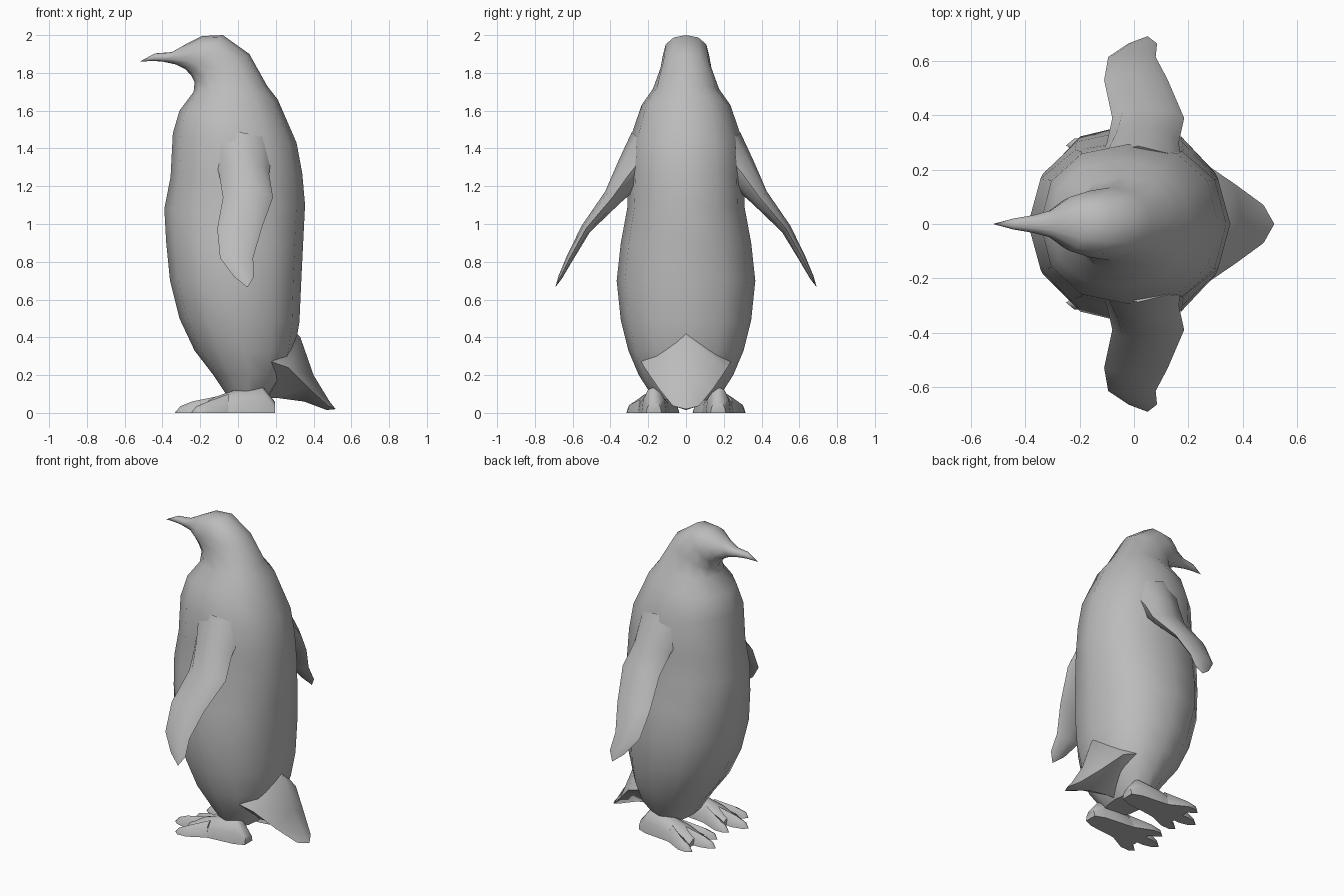
import bpy, bmesh, math
from mathutils import Vector

cube = bpy.data.objects.get("Cube")
if cube:
    bpy.data.objects.remove(cube)

grey = bpy.data.materials.new("plain grey")
grey.use_nodes = True
tone = (0.5, 0.5, 0.5, 1)
grey.diffuse_color = tone
grey.node_tree.nodes["Principled BSDF"].inputs["Base Color"].default_value = tone


def loft(name, rings, sides, power=1.0, tip=None, angle=50, floor=False):
    """Skin closed rings, each given as two opposite points and a half-width vector."""
    bm = bmesh.new()
    loops = []
    for a, b, half in rings:
        a, b, half = Vector(a), Vector(b), Vector(half)
        loop = []
        for i in range(sides):
            t = math.tau * i / sides
            c, s = math.cos(t), math.sin(t)
            c = math.copysign(abs(c) ** power, c)
            s = math.copysign(abs(s) ** power, s)
            p = (a + b) / 2 + (a - b) / 2 * c + half * s
            if floor:
                p.z = max(p.z, 0)
            loop.append(bm.verts.new(p))
        loops.append(loop)
    for lo, hi in zip(loops, loops[1:]):
        for i in range(sides):
            j = (i + 1) % sides
            bm.faces.new((lo[i], lo[j], hi[j], hi[i]))
    bm.faces.new(loops[0])
    if tip:
        end = bm.verts.new(tip)
        for i in range(sides):
            bm.faces.new((loops[-1][i], loops[-1][(i + 1) % sides], end))
    else:
        bm.faces.new(loops[-1])
    bmesh.ops.recalc_face_normals(bm, faces=bm.faces)
    mesh = bpy.data.meshes.new(name)
    bm.to_mesh(mesh)
    bm.free()
    mesh.materials.append(grey)
    ob = bpy.data.objects.new(name, mesh)
    bpy.context.collection.objects.link(ob)
    bpy.ops.object.select_all(action="DESELECT")
    ob.select_set(True)
    bpy.context.view_layer.objects.active = ob
    bpy.ops.object.shade_smooth_by_angle(angle=math.radians(angle))
    return ob


# Body, neck, head and beak: front x, z, back x, z, half width
body = [
    (-.05, .08, .15, .07, .17), (-.13, .2, .25, .2, .25),
    (-.23, .33, .30, .33, .305), (-.31, .5, .325, .48, .345),
    (-.36, .7, .335, .7, .367), (-.38, .9, .345, .9, .345),
    (-.39, 1.08, .355, 1.1, .31), (-.357, 1.25, .34, 1.27, .305),
    (-.345, 1.48, .31, 1.43, .295), (-.31, 1.6, .21, 1.66, .235),
    (-.235, 1.7, .155, 1.73, .175), (-.23, 1.75, .06, 1.9, .135),
    (-.25, 1.79, -.08, 2, .122), (-.28, 1.82, -.19, 1.995, .1),
    (-.33, 1.845, -.28, 1.95, .05), (-.4, 1.86, -.35, 1.91, .032),
    (-.45, 1.863, -.44, 1.903, .02),
]
loft("body", [((x0, 0, z0), (x1, 0, z1), (0, w, 0)) for x0, z0, x1, z1, w in body],
     12, .9, tip=(-.52, 0, 1.86))

# Tail: broad wedge with a ridge
tail = [(.27, .47, .06, .08, .24), (.33, .4, .2, .08, .22),
        (.40, .2, .35, .06, .145), (.485, .06, .47, .015, .07)]
loft("tail", [((x0, 0, z0), (x1, 0, z1), (0, w, 0)) for x0, z0, x1, z1, w in tail],
     4, tip=(.517, 0, .02), angle=60)

# Flippers: front x, back x, y, z, half thickness
flipper = [(-.15, .18, .19, 1.40, .13), (-.10, .165, .3, 1.265, .085),
           (-.08, .185, .39, 1.14, .05), (-.11, .125, .53, .975, .028),
           (-.095, .08, .615, .82, .02), (-.02, .085, .665, .72, .012)]
# Toes: tip x and sideways offset
toes = [("inner", -.27, -.11), ("middle", -.335, 0), ("outer", -.25, .12)]
foot = [(.195, .06, .04), (.13, .14, .065), (-.02, .12, .08),
        (-.12, .085, .095), (-.2, .045, .09)]

for side, s in (("left", 1), ("right", -1)):
    loft(side + "_flipper",
         [((x0, s * y, z), (x1, s * y, z), (0, s * t * .75, t * .66))
          for x0, x1, y, z, t in flipper], 8, tip=(.05, s * .692, .665))
    loft(side + "_foot",
         [((x, s * .17, z), (x, s * .17, -z), (0, w, 0)) for x, z, w in foot],
         12, floor=True)
    for toe, x, off in toes:
        root = s * (.17 + off * .4)
        knuckle = s * (.17 + off * .85)
        end = s * (.17 + off)
        loft(side + "_" + toe + "_toe",
             [((-.05, root, .1), (-.05, root, -.1), (0, .035, 0)),
              ((x + .09, knuckle, .06), (x + .09, knuckle, -.06), (0, .04, 0)),
              ((x + .03, end, .035), (x + .03, end, -.035), (0, .025, 0))],
             8, tip=(x, end, 0), floor=True)
